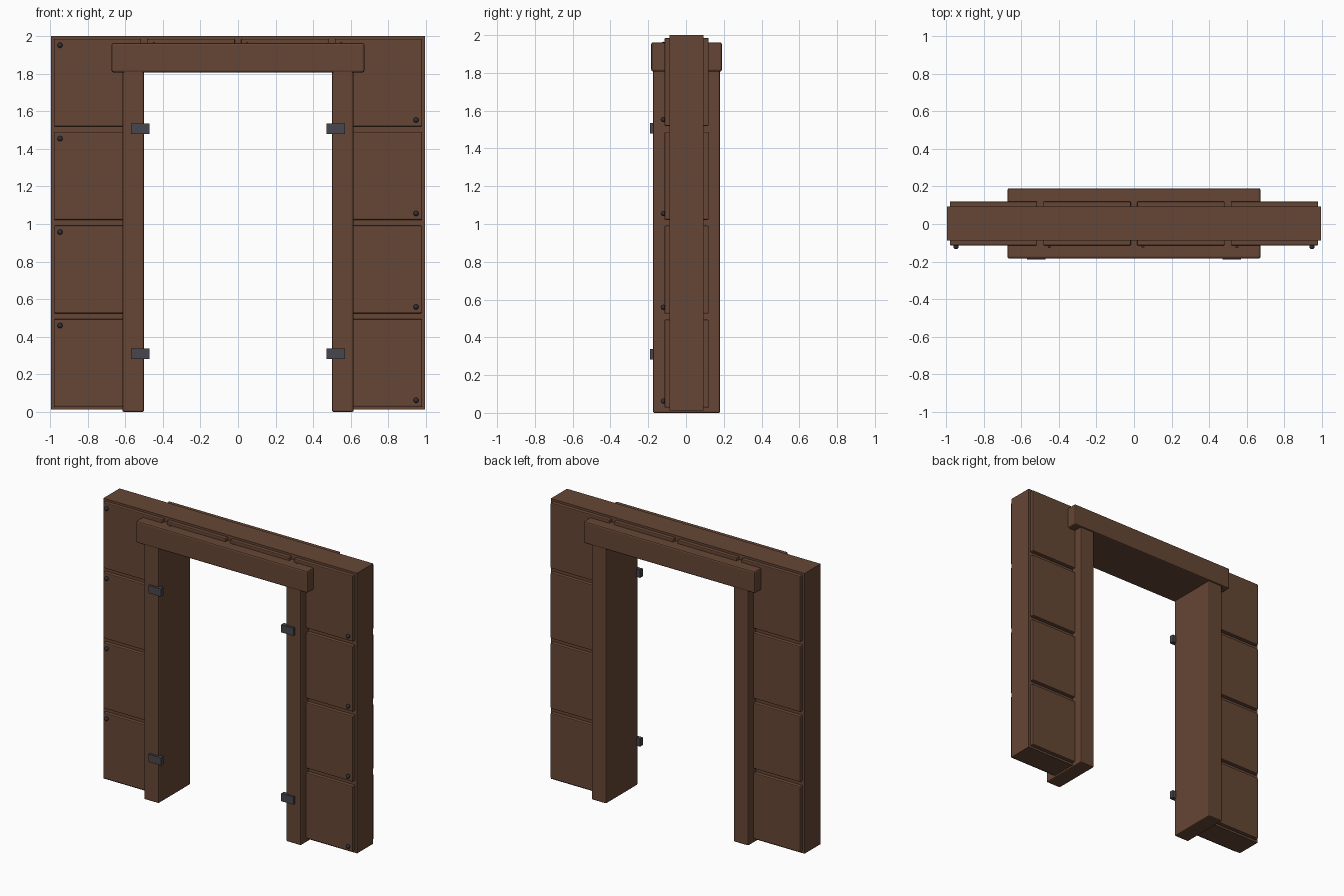
import bpy

cube = bpy.data.objects.get("Cube")
if cube:
    bpy.data.objects.remove(cube, do_unlink=True)

MID = 0.003  # y of the wall's middle plane


def material(name, color):
    m = bpy.data.materials.new(name)
    m.use_nodes = True
    m.diffuse_color = color
    m.node_tree.nodes["Principled BSDF"].inputs["Base Color"].default_value = color
    return m


WOOD = material("brown wood", (0.133, 0.061, 0.035, 1))
IRON = material("grey iron", (0.061, 0.061, 0.076, 1))
DARK = material("dark bolt iron", (0.03, 0.03, 0.037, 1))


def box(name, xs, ys, zs, mat, bevel=0):
    """Box between pairs of limits, with an optional small bevel."""
    spans = (xs, ys, zs)
    bpy.ops.mesh.primitive_cube_add(size=1, location=[sum(s) / 2 for s in spans])
    ob = bpy.context.object
    ob.name = name
    ob.scale = [s[1] - s[0] for s in spans]
    bpy.ops.object.transform_apply(location=False, rotation=False, scale=True)
    ob.data.materials.append(mat)
    if bevel:
        mod = ob.modifiers.new("edge", "BEVEL")
        mod.width = bevel
        mod.segments = 2
    return ob


def bolt(x, z):
    """Round bolt head on the front of a panel."""
    bpy.ops.mesh.primitive_uv_sphere_add(segments=12, ring_count=8, radius=0.014,
                                         location=(x, MID - 0.123, z))
    ob = bpy.context.object
    ob.name = "bolt"
    ob.data.materials.append(DARK)
    bpy.ops.object.shade_smooth_by_angle()


def panel(x0, x1, z0, z1):
    """Front and back cladding panels, bolted at two front corners."""
    box("front_panel", (x0, x1), (MID - 0.117, MID - 0.08), (z0, z1), WOOD, 0.006)
    box("back_panel", (x0, x1), (MID + 0.08, MID + 0.117), (z0, z1), WOOD, 0.006)
    bolt(x0 + 0.033, z1 - 0.034)
    bolt(x1 - 0.033, z0 + 0.034)


# Wall core: two columns and the block over the opening
core_y = (MID - 0.09, MID + 0.09)
box("left_core", (0.502, 0.995), core_y, (0.013, 2), WOOD)
box("right_core", (-0.995, -0.502), core_y, (0.013, 2), WOOD)
box("top_core", (-0.502, 0.502), core_y, (1.83, 2), WOOD)

# Cladding panels in four rows, plus two short ones over the opening
for row in range(4):
    z = 0.028 + row * 0.497
    for x in (-0.98, 0.515):
        panel(x, x + 0.465, z, z + 0.466)
for x in (-0.482, 0.016):
    panel(x, x + 0.466, 1.83, 1.985)

# Door frame
for name, side in (("left", 1), ("right", -1)):
    xs = sorted((side * 0.5, side * 0.615))
    box(name + "_jamb", xs, (MID - 0.178, MID + 0.178), (0, 1.83), WOOD, 0.008)
    # Hinge plates overlapping the opening
    for z in (0.283, 1.48):
        xs = sorted((side * 0.472, side * 0.568))
        box(name + "_hinge", xs, (-0.19, -0.16), (z, z + 0.055), IRON)
box("lintel", (-0.673, 0.673), (MID - 0.187, MID + 0.187), (1.807, 1.962), WOOD, 0.01)
